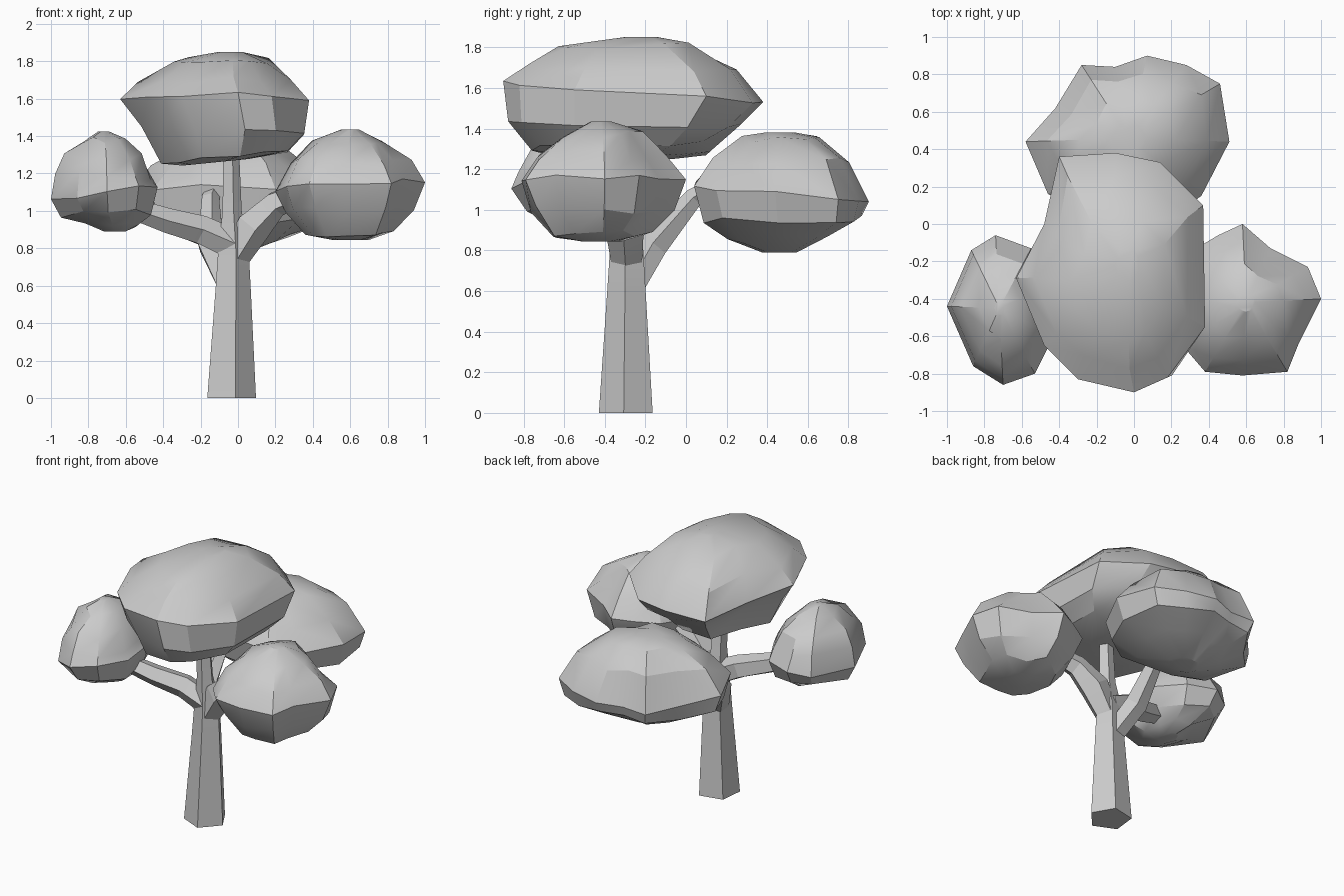
import bpy, bmesh, random
from math import radians, cos, sin, tau
from mathutils import Vector

if "Cube" in bpy.data.objects:
    bpy.data.objects.remove(bpy.data.objects["Cube"])

random.seed(4)


def loft(name, rings, angle):
    """Skin a list of equal-length rings and cap both ends."""
    bm = bmesh.new()
    loops = [[bm.verts.new(p) for p in ring] for ring in rings]
    n = len(loops[0])
    for a, b in zip(loops, loops[1:]):
        for i in range(n):
            j = (i + 1) % n
            bm.faces.new((a[i], a[j], b[j], b[i]))
    bm.faces.new(loops[0])
    bm.faces.new(loops[-1])
    bmesh.ops.recalc_face_normals(bm, faces=bm.faces)
    me = bpy.data.meshes.new(name)
    bm.to_mesh(me)
    bm.free()
    ob = bpy.data.objects.new(name, me)
    bpy.context.collection.objects.link(ob)
    bpy.ops.object.select_all(action='DESELECT')
    ob.select_set(True)
    bpy.context.view_layer.objects.active = ob
    bpy.ops.object.shade_smooth_by_angle(angle=radians(angle))
    return ob


def limb(name, path, start=-78):
    """Five-sided tapering limb; path = (x, y, z, radius)."""
    pts = [Vector(p[:3]) for p in path]
    rings = []
    for k, p in enumerate(path):
        d = pts[min(k + 1, len(pts) - 1)] - pts[max(k - 1, 0)]
        q = Vector((0, 0, 1)).rotation_difference(d.normalized())
        if k == 0 and p[2] == 0:
            q.identity()
        angs = [radians(start) + tau * i / 5 for i in range(5)]
        rings.append([pts[k] + q @ Vector((cos(a) * p[3], sin(a) * p[3], 0))
                      for a in angs])
    return loft(name, rings, 10)


def foliage(name, centre, outline, levels):
    """Faceted leaf clump: plan outline scaled per level (scale, height,
    x slope, y slope, x shift, y shift), slightly uneven."""
    cx, cy = centre
    rings = []
    for k, level in enumerate(levels):
        s, z, sx, sy, ox, oy = (*level, 0, 0, 0, 0)[:6]
        ring = []
        for x, y in outline:
            f = s if s == 1 else s * random.uniform(0.95, 1.03)
            dx, dy = (x - cx) * f, (y - cy) * f
            dz = 0 if k in (0, len(levels) - 1) else random.uniform(-.02, .02)
            ring.append((cx + dx + ox, cy + dy + oy,
                         z + dx * sx + dy * sy + dz))
        rings.append(ring)
    return loft(name, rings, 28)


# Trunk and branches
limb("trunk", [(-.043, -.292, 0, .14), (-.032, -.29, .6, .1),
               (-.03, -.29, .8, .087), (-.035, -.31, 1.0, .055),
               (-.04, -.33, 1.4, .043)])
limb("left_branch", [(-.03, -.29, .82, .085), (-.2, -.31, .90, .08),
                     (-.38, -.37, .95, .07), (-.62, -.44, 1.03, .055)])
limb("right_branch", [(-.02, -.29, .75, .08), (.08, -.3, .92, .1),
                      (.2, -.33, 1.04, .075), (.45, -.4, 1.14, .05)])
limb("back_branch", [(-.05, -.28, .6, .07), (-.15, -.16, .82, .075),
                     (-.15, .04, 1.06, .05), (-.12, .2, 1.15, .04)])

# Top clump
foliage("top_foliage", (-.12, -.27),
        [(-.40, .36), (-.1, .38), (.14, .33), (.37, .1), (.38, -.55),
         (.18, -.82), (0, -.9), (-.3, -.83), (-.48, -.65), (-.63, -.29),
         (-.48, 0)],
        [(.13, 1.85, 0, 0, .08, .05), (.51, 1.80, 0, .03, .03, -.03),
         (.82, 1.69, 0, -.03), (1, 1.58, 0, -.07),
         (.89, 1.42, -.03, 0, .05, -.04), (.7, 1.30, .1, 0, .05, -.06),
         (.35, 1.26, .1, 0)])

# Left clump
foliage("left_foliage", (-.72, -.45),
        [(-1, -.44), (-.87, -.14), (-.74, -.06), (-.55, -.13), (-.45, -.33),
         (-.43, -.6), (-.53, -.8), (-.7, -.86), (-.86, -.76)],
        [(.1, 1.425), (.40, 1.38), (.73, 1.29), (.9, 1.2, -.05),
         (1, 1.09, .15), (.85, .99, .03, 0, .01), (.5, .93, -.1, 0, .04),
         (.2, .89, 0, 0, .06)])

# Right clump
foliage("right_foliage", (.6, -.42),
        [(.2, -.4), (.3, -.15), (.45, -.06), (.58, 0), (.73, -.13),
         (.93, -.23), (1, -.4), (.88, -.64), (.82, -.79), (.58, -.81),
         (.38, -.79), (.26, -.65)],
        [(.12, 1.435), (.5, 1.37), (.8, 1.26), (1, 1.14, .05),
         (.88, 1.0), (.6, .88), (.25, .845)])

# Back clump
foliage("back_foliage", (-.03, .46),
        [(-.58, .44), (-.46, .16), (-.2, .05), (.2, .04), (.36, .15),
         (.51, .44), (.46, .75), (.28, .85), (.07, .9), (-.1, .84),
         (-.28, .85), (-.42, .62)],
        [(.18, 1.38), (.46, 1.345), (.78, 1.24), (1, 1.08, 0, -.1),
         (.92, .955, 0, 0, 0, .01), (.6, .86, 0, .05), (.2, .79)])
